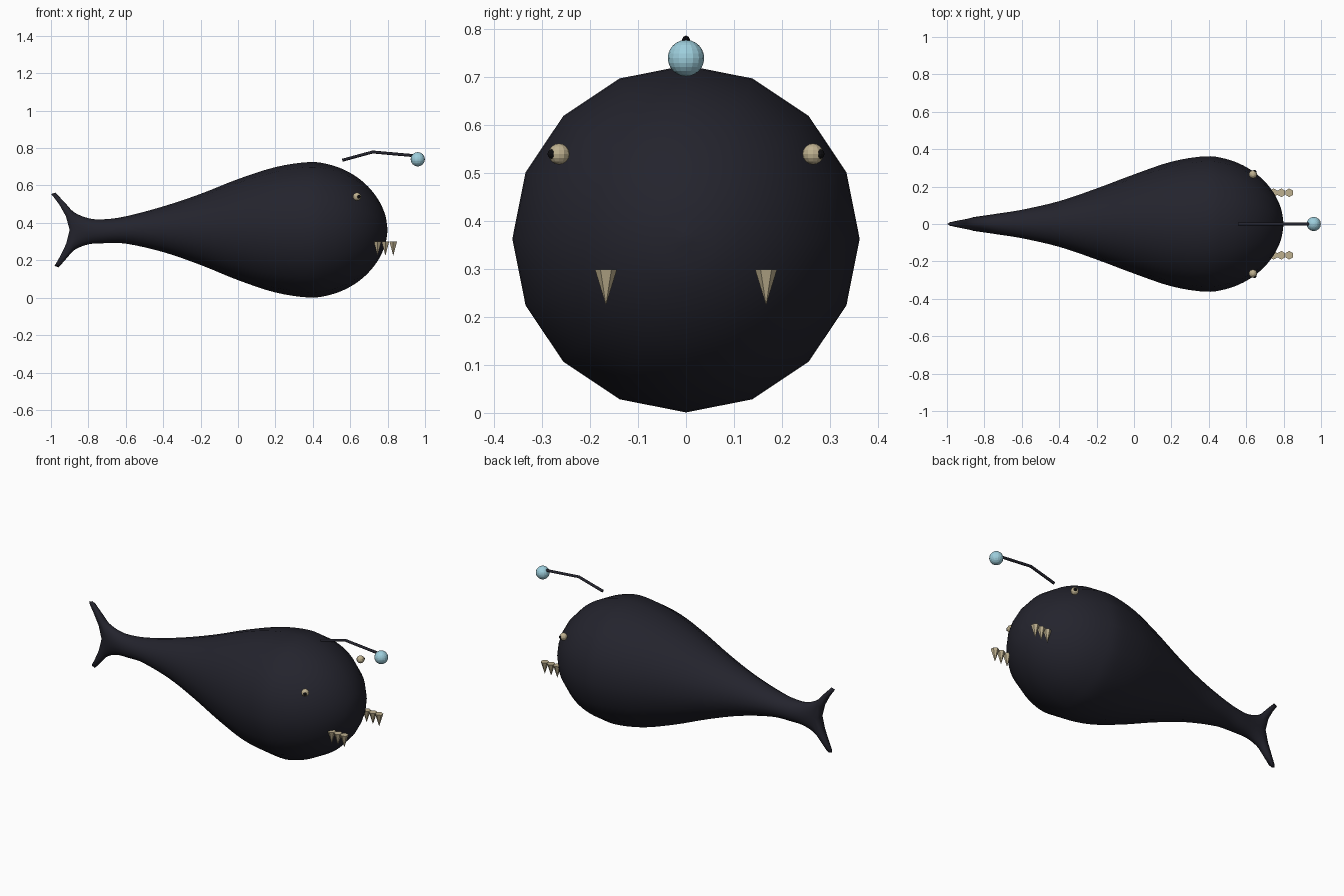
import bpy, bmesh
from math import sin, cos, pi, radians

cube = bpy.data.objects.get("Cube")
if cube:
    bpy.data.objects.remove(cube)


def material(name, rgb):
    m = bpy.data.materials.new(name)
    m.use_nodes = True
    m.diffuse_color = (*rgb, 1)
    m.node_tree.nodes["Principled BSDF"].inputs["Base Color"].default_value = (*rgb, 1)
    return m


SKIN = material("dark skin", (0.017, 0.017, 0.026))
BONE = material("bone", (0.52, 0.44, 0.28))
GLOW = material("pale blue glow", (0.34, 0.62, 0.72))
BLACK = material("pupil black", (0.004, 0.004, 0.005))


def finish(bm, name, mat, smooth=False):
    bmesh.ops.recalc_face_normals(bm, faces=bm.faces)
    mesh = bpy.data.meshes.new(name)
    bm.to_mesh(mesh)
    bm.free()
    mesh.materials.append(mat)
    for p in mesh.polygons:
        p.use_smooth = smooth
    obj = bpy.data.objects.new(name, mesh)
    bpy.context.collection.objects.link(obj)
    return obj


def ball(name, loc, radius, mat, u=16, v=10):
    bm = bmesh.new()
    bmesh.ops.create_uvsphere(bm, u_segments=u, v_segments=v, radius=radius)
    finish(bm, name, mat).location = loc


def spline(a, b, c, d, t):
    """Catmull-Rom blend of four stations."""
    return [0.5 * (2 * q + (r - p) * t + (2 * p - 5 * q + 4 * r - s) * t ** 2
                   + (3 * q - p - 3 * r + s) * t ** 3)
            for p, q, r, s in zip(a, b, c, d)]


# Body stations from tail to head: x, centre z, half height, half width, fork sweep
stations = [
    (-0.90, 0.362, 0.192, 0.022, 0.09),
    (-0.88, 0.362, 0.200, 0.028, 0.088),
    (-0.87, 0.360, 0.148, 0.033, 0.05),
    (-0.85, 0.357, 0.100, 0.038, 0.024),
    (-0.80, 0.355, 0.070, 0.045, 0),
    (-0.72, 0.355, 0.064, 0.057, 0),
    (-0.60, 0.362, 0.073, 0.076, 0),
    (-0.40, 0.366, 0.122, 0.122, 0),
    (-0.20, 0.365, 0.190, 0.190, 0),
    (0.00, 0.364, 0.270, 0.265, 0),
    (0.20, 0.363, 0.335, 0.333, 0),
]
# Rounded head
for deg in range(0, 91, 15):
    t = radians(deg)
    r = 0.362 * max(cos(t), 0) ** 1.08
    stations.append((0.38 + 0.42 * sin(t), 0.363, r, r, 0))

SIDES, STEPS = 16, 4
rings = []
last = len(stations) - 1
for i in range(last):
    quad = [stations[min(max(i + k, 0), last)] for k in (-1, 0, 1, 2)]
    if i < 2:  # keep the blunt fin edge crisp
        rings.append(stations[i])
    else:
        rings += [spline(*quad, k / STEPS) for k in range(STEPS)]
rings.append(stations[-1])

bm = bmesh.new()
loops = []
for x, zc, rz, ry, fork in rings:
    loop = []
    for k in range(SIDES):
        a = 2 * pi * k / SIDES
        s = sin(a)
        sweep = max(fork, 0) * abs(s) ** 1.6 * (1 + 0.1 * s)
        loop.append(bm.verts.new((x - sweep, ry * cos(a), zc + rz * s)))
    loops.append(loop)
for lo, hi in zip(loops, loops[1:]):
    for k in range(SIDES):
        n = (k + 1) % SIDES
        bm.faces.new((lo[k], lo[n], hi[n], hi[k]))
# Notched trailing edge of the tail, closed strip by strip
half = SIDES // 2
end = loops[0]
for k in range(-half // 2, half // 2):
    strip = [end[k], end[k + 1], end[half - k - 1], end[(half - k) % SIDES]]
    bm.faces.new(list(dict.fromkeys(strip)))
bmesh.ops.remove_doubles(bm, verts=bm.verts, dist=0.0005)
finish(bm, "body", SKIN, smooth=True)

# Eyes, pupils and teeth on both sides
for side, y in (("left", 1), ("right", -1)):
    ball(side + "_eye", (0.636, 0.265 * y, 0.54), 0.022, BONE, 12, 8)
    ball(side + "_pupil", (0.644, 0.278 * y, 0.54), 0.011, BLACK, 10, 6)
    for i in range(3):
        bm = bmesh.new()
        bmesh.ops.create_cone(bm, cap_ends=True, segments=6,
                              radius1=0, radius2=0.023, depth=0.075)
        bmesh.ops.remove_doubles(bm, verts=bm.verts, dist=0.0001)
        tooth = finish(bm, f"{side}_tooth_{i + 1}", BONE)
        tooth.location = (0.746 + 0.042 * i, 0.167 * y, 0.262)

# Bent lure stalk
curve = bpy.data.curves.new("lure_stalk", "CURVE")
curve.dimensions = "3D"
curve.bevel_depth = 0.008
curve.bevel_resolution = 2
curve.use_fill_caps = True
path = curve.splines.new("POLY")
points = [(0.558, 0.735), (0.72, 0.779), (0.945, 0.759)]
path.points.add(len(points) - 1)
for p, (x, z) in zip(path.points, points):
    p.co = (x, 0, z, 1)
curve.materials.append(SKIN)
stalk = bpy.data.objects.new("lure_stalk", curve)
bpy.context.collection.objects.link(stalk)

# Glowing lure
ball("lure_bulb", (0.961, 0, 0.74), 0.038, GLOW, 16, 12)
